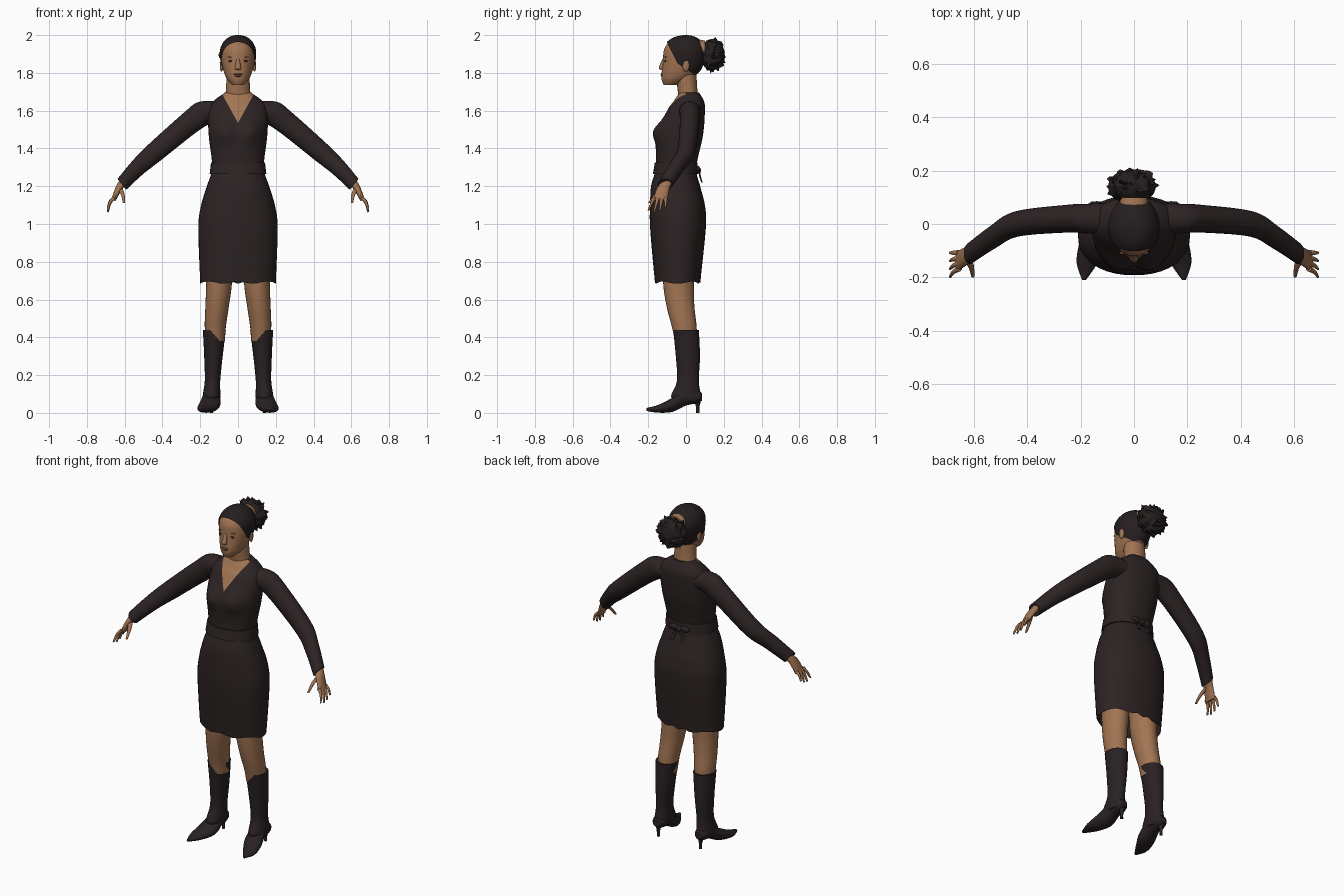
import bpy, bmesh, math, random
from mathutils import Vector

random.seed(4)
if "Cube" in bpy.data.objects:
    bpy.data.objects.remove(bpy.data.objects["Cube"])


def material(name, color):
    mat = bpy.data.materials.new(name)
    mat.use_nodes = True
    mat.diffuse_color = (*color, 1)
    shader = mat.node_tree.nodes["Principled BSDF"]
    shader.inputs["Base Color"].default_value = (*color, 1)
    return mat


SKIN = material("brown skin", (.36, .175, .085))
CLOTH = material("dark cloth", (.026, .017, .017))
BOOT = material("dark leather", (.022, .015, .016))
HAIR = material("black hair", (.019, .013, .014))
LIPS = material("lips and brows", (.25, .1, .06))
EYES = material("dark eyes", (.03, .02, .015))
SIDES = ((1, "left"), (-1, "right"))
X, Y, Z = Vector((1, 0, 0)), Vector((0, 1, 0)), Vector((0, 0, 1))


def finish(name, bm, *materials):
    bmesh.ops.recalc_face_normals(bm, faces=bm.faces)
    mesh = bpy.data.meshes.new(name)
    bm.to_mesh(mesh)
    bm.free()
    for mat in materials:
        mesh.materials.append(mat)
    mesh.shade_smooth()
    mesh.set_sharp_from_angle(angle=math.radians(50))
    bpy.context.collection.objects.link(bpy.data.objects.new(name, mesh))


def spline(rows, steps):
    """Smoothly interpolate between cross-section rows."""
    padded = [rows[0], *rows, rows[-1]]
    smooth = []
    for window in zip(padded, padded[1:], padded[2:], padded[3:]):
        for step in range(steps):
            t = step / steps
            smooth.append([b + t * (c - a + t * (2 * a - 5 * b + 4 * c - d
                           + t * (3 * b - a - 3 * c + d))) / 2
                           for a, b, c, d in zip(*window)])
    return smooth + [rows[-1]]


def signed_power(value, power):
    return math.copysign(abs(value) ** power, value)


def loft(rows, u=X, v=Y, sides=28, squareness=1, steps=5, mirror=1, open_start=False):
    """Skin rows made of centre x, y, z and the radii along u and v."""
    bm = bmesh.new()
    rings = []
    for x, y, z, u_radius, v_radius in spline(rows, steps):
        ring = []
        for k in range(sides):
            angle = math.tau * k / sides
            point = (Vector((x, y, z))
                     + u * u_radius * signed_power(math.cos(angle), squareness)
                     + v * v_radius * signed_power(math.sin(angle), squareness))
            point.x *= mirror
            ring.append(bm.verts.new(point))
        rings.append(ring)
    for low, high in zip(rings, rings[1:]):
        for k in range(sides):
            bm.faces.new((low[k - 1], low[k], high[k], high[k - 1]))
    if not open_start:
        bm.faces.new(rings[0])
    bm.faces.new(rings[-1])
    return bm


def stack(levels, grow=0):
    """Turn height, half width, front y and back y into loft rows."""
    return [(0, (front + back) / 2, height + grow, width + grow, (back - front) / 2 + grow)
            for height, width, front, back in levels]


def taper(points, start, end):
    """Give a path radii that shrink evenly from start to end."""
    rows = []
    for i, point in enumerate(points):
        radii = Vector(start).lerp(Vector(end), i / (len(points) - 1))
        rows.append((*point, *radii))
    return rows


def blob(name, centre, radii, mat):
    bm = bmesh.new()
    bmesh.ops.create_icosphere(bm, subdivisions=3, radius=1)
    bmesh.ops.scale(bm, vec=radii, verts=bm.verts)
    bmesh.ops.translate(bm, vec=centre, verts=bm.verts)
    finish(name, bm, mat)


def cut(bm, point, normal, clear_outer=False):
    geometry = bm.verts[:] + bm.edges[:] + bm.faces[:]
    bmesh.ops.bisect_plane(bm, geom=geometry, plane_co=point, plane_no=normal,
                           clear_outer=clear_outer)


# Dress with a wavy hem, a shaped bust and a V neck
dress_levels = [(.69, .2, -.165, .075), (.98, .21, -.19, .105), (1.1, .195, -.19, .1),
                (1.2, .165, -.185, .075), (1.3, .137, -.16, .055), (1.47, .155, -.155, .09),
                (1.6, .157, -.1, .1), (1.65, .13, -.065, .095), (1.695, .07, -.035, .07)]
dress = loft(stack(dress_levels), sides=40, squareness=.9, steps=7, open_start=True)
for vert in dress.verts:
    p = vert.co
    if p.z < .72:
        p.z += .006 * math.sin(7 * math.atan2(p.y, p.x))
    if p.y < 0:
        bust = math.hypot((abs(p.x) - .07) / .05, (p.z - 1.49) / .055)
        p.y -= .033 * math.exp(-bust * bust)
neck_tip = Vector((0, 0, 1.535))
neck_planes = [Vector((side, 0, .55)).normalized() for side, label in SIDES]
for normal in neck_planes:
    cut(dress, neck_tip, normal)
for face in dress.faces:
    middle = face.calc_center_median()
    inside = all((middle - neck_tip).dot(normal) > 0 for normal in neck_planes)
    face.material_index = int(inside and middle.y < 0)
finish("dress", dress, CLOTH, SKIN)

# Waist tie, with its bow at the back
tie = [(1.26, .145, -.17, .058), (1.32, .138, -.16, .056)]
finish("waist_tie", loft(stack(tie, .005), sides=40, squareness=.9), CLOTH)
blob("bow_knot", (0, .066, 1.285), (.016, .013, .018), CLOTH)
for side, label in SIDES:
    blob(label + "_bow_loop", (side * .035, .064, 1.29), (.032, .011, .017), CLOTH)
    tail = taper([(0, .07, 1.28), (.03, .075, 1.25), (.035, .085, 1.22)], (.008, .005), (.012, .004))
    finish(label + "_bow_tail", loft(tail, sides=8, mirror=side), CLOTH)

# Neck, and a head whose skull is a dome
neck = [(0, .02, 1.64, .08, .055), (0, .01, 1.69, .066, .052), (0, 0, 1.8, .06, .055)]
finish("neck", loft(neck), SKIN)
head_levels = [(1.735, .03, -.118, -.045), (1.765, .057, -.129, .02), (1.8, .073, -.129, .066),
               (1.85, .086, -.123, .09)]
for step in range(6):
    tilt = math.radians(17 * step)
    shrink = math.cos(tilt)
    head_levels.append((1.9 + .094 * math.sin(tilt), .09 * shrink, -.12 * shrink, .1 * shrink))
finish("head", loft(stack(head_levels), sides=36), SKIN)

# Face
nose = [(0, -.118, 1.876, .007, .006), (0, -.131, 1.828, .016, .013), (0, -.124, 1.814, .011, .006)]
finish("nose", loft(nose, sides=14), SKIN)
blob("upper_lip", (0, -.125, 1.793), (.023, .009, .005), LIPS)
blob("lower_lip", (0, -.125, 1.784), (.02, .009, .006), LIPS)
for side, label in SIDES:
    blob(label + "_eye", (side * .036, -.109, 1.862), (.015, .006, .006), EYES)
    blob(label + "_brow", (side * .037, -.108, 1.885), (.018, .006, .003), LIPS)
    blob(label + "_ear", (side * .087, 0, 1.838), (.009, .018, .032), SKIN)

# Hair cap trimmed along the forehead and the nape
hair_cap = loft(stack(head_levels, .006), sides=36)
temple = Vector((0, -.045, 1.85))
cut(hair_cap, temple, Vector((0, -2, -1)), True)
cut(hair_cap, temple, Vector((0, -2, -3)), True)
finish("hair_cap", hair_cap, HAIR)

# Spiky bun and the band that holds it
bun = bmesh.new()
bmesh.ops.create_icosphere(bun, subdivisions=4, radius=1)
for vert in bun.verts:
    swell = .95 + .05 * math.sin(9 * math.atan2(vert.co.z, vert.co.x))
    if vert.co.y > -.4 and random.random() < .16:
        swell += random.uniform(.08, .24)
    vert.co *= swell
bmesh.ops.scale(bun, vec=(.09, .066, .085), verts=bun.verts)
bmesh.ops.translate(bun, vec=(-.008, .14, 1.895), verts=bun.verts)
finish("hair_bun", bun, HAIR)
band = taper([(0, .07, 1.925), (0, .1, 1.925)], (.055, .052), (.05, .046))
finish("hair_band", loft(band, X, Z), SKIN)

# Limb paths and sections, for the left side
arm = taper([(.08, .02, 1.59), (.17, .02, 1.59), (.25, .02, 1.54), (.44, 0, 1.38),
             (.53, -.05, 1.3), (.615, -.11, 1.21)], (.06, .078), (.04, .037))
palm = taper([(.605, -.1, 1.22), (.63, -.12, 1.19), (.66, -.138, 1.125)], (.03, .025), (.038, .012))
thumb = taper([(.625, -.13, 1.185), (.61, -.16, 1.155), (.604, -.195, 1.112)],
              (.015, .015), (.006, .006))
leg = taper([(.1, -.04, .95), (.1, -.04, .7), (.11, -.03, .57), (.12, -.01, .46), (.12, 0, .38)],
            (.075, .09), (.05, .058))
shaft = [(.125, 0, .44, .061, .068), (.13, .01, .3, .049, .064), (.135, .01, .17, .041, .058),
         (.14, 0, .09, .047, .079), (.14, .01, .065, .042, .068)]
foot = [(.14, .085, .085, .02, .02), (.14, .06, .085, .037, .034), (.14, 0, .083, .044, .044),
        (.15, -.07, .044, .055, .038), (.175, -.145, .022, .04, .021), (.187, -.21, .018, .007, .008)]
heel = [(.14, .058, .085, .024, .028), (.14, .062, .04, .01, .011), (.14, .062, 0, .009, .009)]
across_arm = Vector((.62, 0, .78))
across_hand = Vector((.93, 0, .36))
finger_lengths = {"little": .048, "ring": .065, "middle": .072, "index": .062}

# Limbs, built once for each side
for side, label in SIDES:
    finish(label + "_sleeve", loft(arm, Y, across_arm, mirror=side), CLOTH)
    finish(label + "_palm", loft(palm, Y, across_hand, sides=16, mirror=side), SKIN)
    finish(label + "_thumb", loft(thumb, Y, X, sides=10, mirror=side), SKIN)
    for i, (finger, length) in enumerate(finger_lengths.items()):
        root = Vector((.655, -.108 - .02 * i, 1.14))
        knuckle = root + Vector((.022, -.004 * i, -length * .4))
        tip = root + Vector((.034, -.01 * i, -length - .005))
        path = taper([root, knuckle, tip], (.011, .011), (.005, .005))
        finish(f"{label}_{finger}_finger", loft(path, Y, across_hand, sides=10, mirror=side), SKIN)
    finish(label + "_leg", loft(leg, mirror=side), SKIN)
    finish(label + "_boot_shaft", loft(shaft, mirror=side), BOOT)
    finish(label + "_boot_foot", loft(foot, X, Z, mirror=side), BOOT)
    finish(label + "_boot_heel", loft(heel, sides=12, mirror=side), BOOT)
